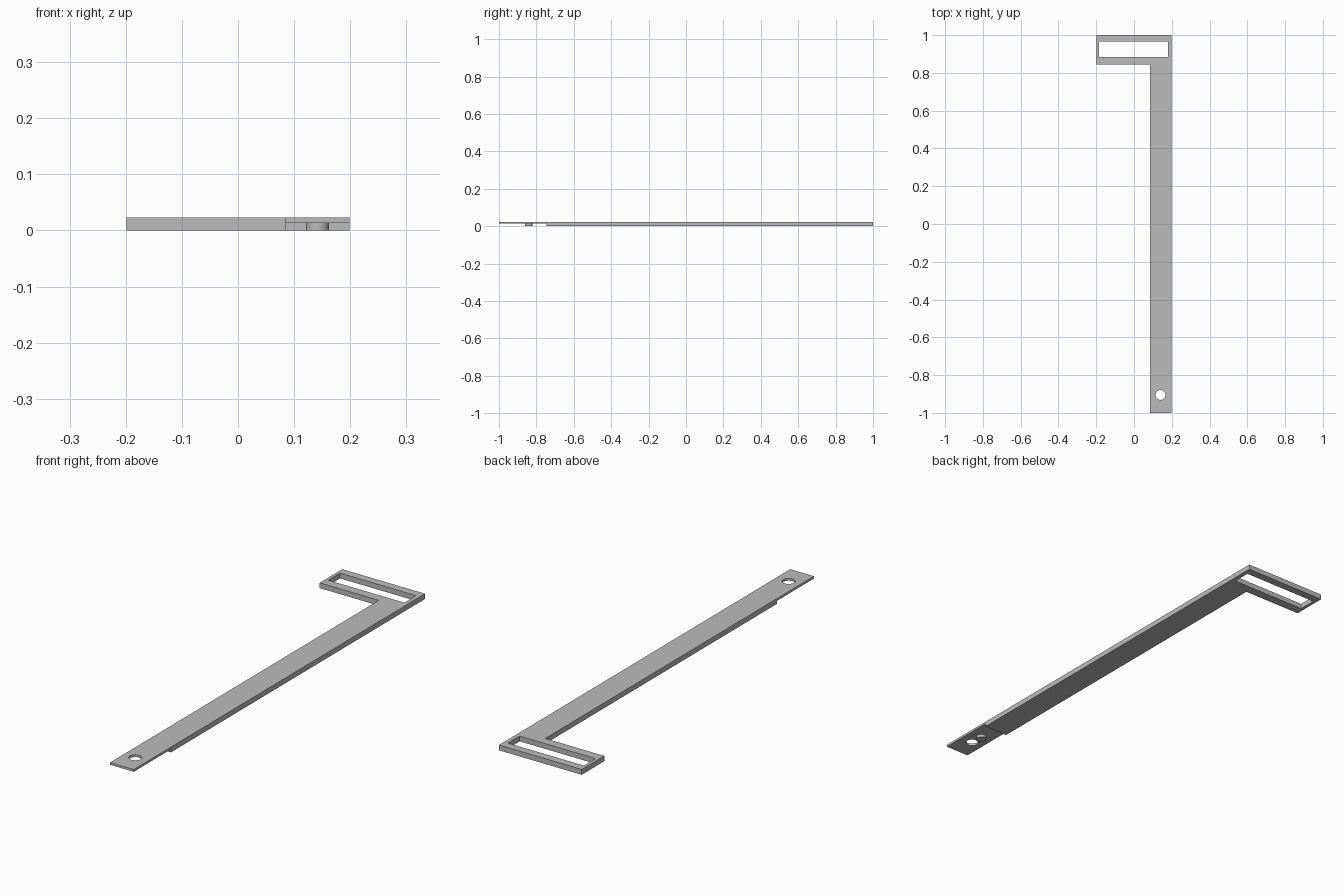
import bpy
import bmesh

default = bpy.data.objects.get("Cube")
if default:
    bpy.data.objects.remove(default, do_unlink=True)

THICK = 0.023       # full plate thickness
STEP = 0.013        # underside height of the thin tab
BAR_X, EDGE_X = 0.085, 0.199

grey = bpy.data.materials.new("plain grey")
grey.use_nodes = True
colour = (0.50, 0.50, 0.50, 1)
grey.diffuse_color = colour
grey.node_tree.nodes["Principled BSDF"].inputs["Base Color"].default_value = colour


def prism(name, outline, z0, z1):
    """Extrude a flat outline from z0 to z1."""
    bm = bmesh.new()
    base = bm.faces.new([bm.verts.new((x, y, z0)) for x, y in outline])
    top = bmesh.ops.extrude_face_region(bm, geom=[base])["geom"]
    verts = [v for v in top if isinstance(v, bmesh.types.BMVert)]
    bmesh.ops.translate(bm, verts=verts, vec=(0, 0, z1 - z0))
    bmesh.ops.recalc_face_normals(bm, faces=bm.faces)
    mesh = bpy.data.meshes.new(name)
    bm.to_mesh(mesh)
    bm.free()
    mesh.materials.append(grey)
    obj = bpy.data.objects.new(name, mesh)
    bpy.context.collection.objects.link(obj)
    return obj


def rectangle(x0, x1, y0, y1):
    return [(x0, y0), (x1, y0), (x1, y1), (x0, y1)]


def cylinder(name, x, y, radius, z0, z1):
    bpy.ops.mesh.primitive_cylinder_add(
        vertices=48, radius=radius, depth=z1 - z0, location=(x, y, (z0 + z1) / 2))
    obj = bpy.context.object
    obj.name = obj.data.name = name
    obj.data.materials.append(grey)
    bpy.ops.object.shade_smooth_by_angle()
    return obj


# L-shaped arm with its end bracket
arm = prism("arm", [(BAR_X, -1), (EDGE_X, -1), (EDGE_X, 1), (-EDGE_X, 1),
                    (-EDGE_X, 0.845), (BAR_X, 0.845)], 0, THICK)

# Bracket slot, thinned tab and screw hole
cutters = [
    prism("slot_cutter", rectangle(-0.185, 0.18, 0.885, 0.965), -0.1, 0.1),
    prism("tab_cutter", rectangle(0, 0.3, -1.1, -0.745), -0.1, STEP),
    cylinder("hole_cutter", 0.14, -0.905, 0.026, -0.1, 0.1),
]
for cutter in cutters:
    mod = arm.modifiers.new(cutter.name, "BOOLEAN")
    mod.operation = "DIFFERENCE"
    mod.solver = "EXACT"
    mod.object = cutter
    cutter.hide_render = True
    cutter.hide_set(True)

# Locating peg under the tab
cylinder("peg", 0.142, -0.84, 0.0205, 0, STEP)
